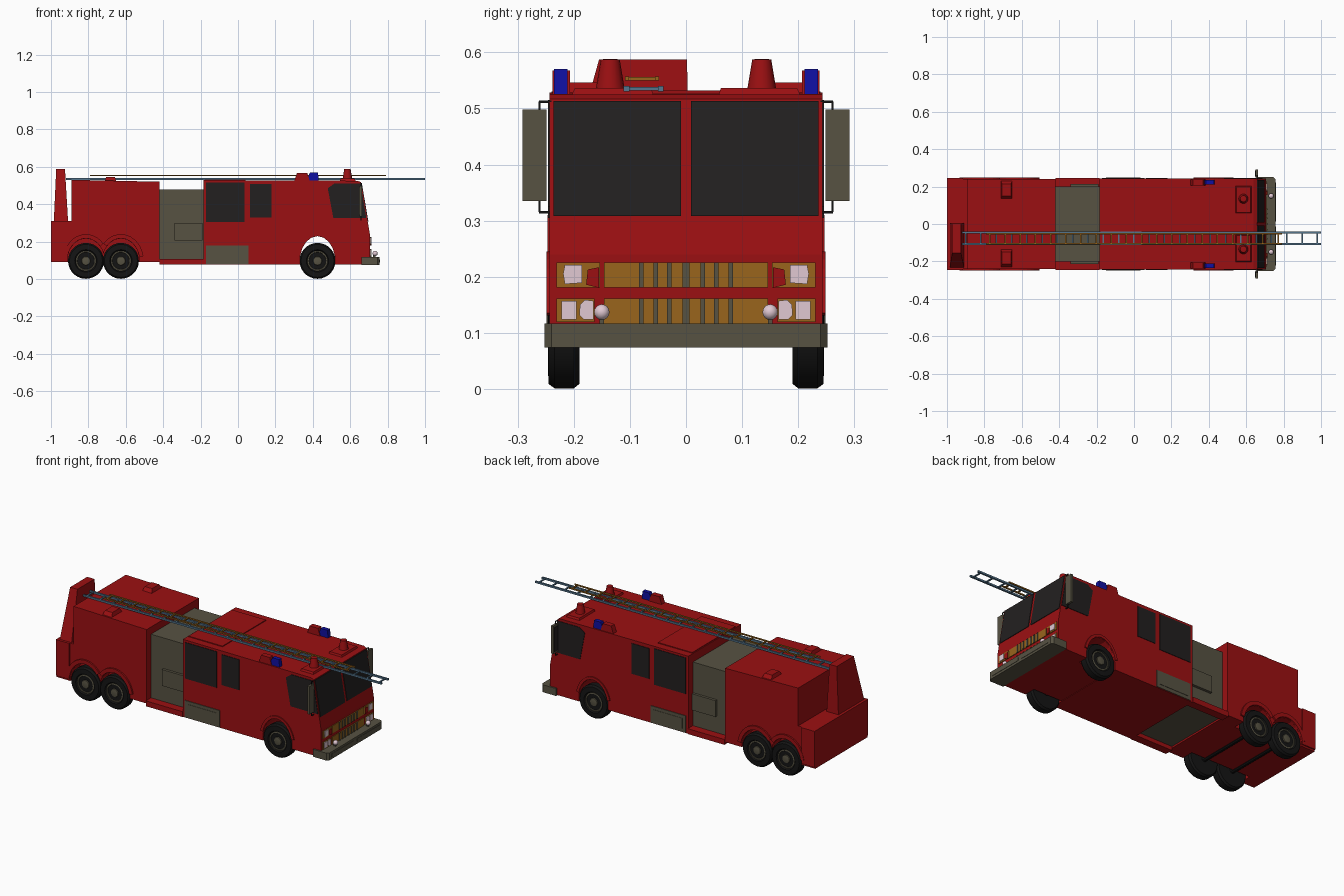
import bpy, bmesh, math

if "Cube" in bpy.data.objects:
    bpy.data.objects.remove(bpy.data.objects["Cube"])

def material(name, rgb):
    m = bpy.data.materials.new(name)
    m.diffuse_color = (*rgb, 1)
    m.use_nodes = True
    m.node_tree.nodes["Principled BSDF"].inputs["Base Color"].default_value = m.diffuse_color
    return m

RED = material("red_paint", (0.33, 0.005, 0.006))
GREY = material("grey_metal", (0.095, 0.085, 0.055))
GLASS = material("dark_glass", (0.016, 0.014, 0.014))
RUBBER = material("rubber", (0.007, 0.007, 0.007))
BLUE = material("blue_lamp", (0.005, 0.005, 0.36))
STEEL = material("ladder_steel", (0.09, 0.18, 0.27))
GOLD = material("gold_trim", (0.32, 0.13, 0.012))
LENS = material("lens", (0.75, 0.58, 0.65))
SIDES = (("left", 1), ("right", -1))

def finish(name, bm, mat):
    bmesh.ops.recalc_face_normals(bm, faces=bm.faces)
    me = bpy.data.meshes.new(name)
    bm.to_mesh(me)
    bm.free()
    ob = bpy.data.objects.new(name, me)
    bpy.context.collection.objects.link(ob)
    me.materials.append(mat)
    return ob

def loft(name, a, b, mat):
    """Solid between two matching outlines of 3D points."""
    bm = bmesh.new()
    va, vb = [bm.verts.new(p) for p in a], [bm.verts.new(p) for p in b]
    bm.faces.new(va)
    bm.faces.new(vb)
    for i in range(len(va)):
        j = (i + 1) % len(va)
        bm.faces.new((va[i], va[j], vb[j], vb[i]))
    return finish(name, bm, mat)

def side_prism(name, xz, y0, y1, mat):
    return loft(name, [(x, y0, z) for x, z in xz], [(x, y1, z) for x, z in xz], mat)

def front_prism(name, yz, x0, x1, mat):
    return loft(name, [(x0, y, z) for y, z in yz], [(x1, y, z) for y, z in yz], mat)

def rect(a0, a1, b0, b1):
    return [(a0, b0), (a1, b0), (a1, b1), (a0, b1)]

def box(name, x, y, z, mat):
    return side_prism(name, rect(*x, *z), y[0], y[1], mat)

def taper(name, low, z0, high, z1, mat):
    return loft(name, [(x, y, z0) for x, y in low], [(x, y, z1) for x, y in high], mat)

def lathe(name, prof, centre, axis, mat, n=28):
    """Revolve (radius, offset) points about the y or z axis."""
    bm = bmesh.new()
    cx, cy, cz = centre
    rings = []
    for r, h in prof:
        ring = []
        for k in range(n):
            t = 2 * math.pi * k / n
            u, v = r * math.cos(t), r * math.sin(t)
            ring.append(bm.verts.new((cx + u, cy + h, cz + v) if axis == 'y' else (cx + u, cy + v, cz + h)))
        rings.append(ring)
    for a, b in zip(rings, rings[1:]):
        for k in range(n):
            bm.faces.new((a[k], a[(k + 1) % n], b[(k + 1) % n], b[k]))
    bm.faces.new(rings[0])
    bm.faces.new(rings[-1])
    ob = finish(name, bm, mat)
    bpy.ops.object.select_all(action='DESELECT')
    ob.select_set(True)
    bpy.context.view_layer.objects.active = ob
    bpy.ops.object.shade_smooth_by_angle(angle=math.radians(35))
    return ob

def ellipse(cx, cz, rx, rz, a0, a1, n):
    ts = [math.radians(a0 + (a1 - a0) * i / n) for i in range(n + 1)]
    return [(cx + rx * math.cos(t), cz + rz * math.sin(t)) for t in ts]

def cut(ob, cutter):
    m = ob.modifiers.new("cut", 'BOOLEAN')
    m.operation, m.solver, m.object = 'DIFFERENCE', 'EXACT', cutter
    bpy.context.view_layer.objects.active = ob
    bpy.ops.object.modifier_apply(modifier=m.name)
    bpy.data.objects.remove(cutter)

WZ, FRONT_X, REAR_X = 0.097, 0.425, (-0.813, -0.626)

# Cab with an open front wheel arch and a floor
cab = side_prism("cab_body", [(-0.185, .077), (.705, .077), (.705, .24), (.693, .31), (.658, .517),
                              (.64, .525), (-0.185, .528)], -0.243, 0.243, RED)
cut(cab, side_prism("arch_cutter", ellipse(FRONT_X, WZ, .095, .132, -90, 250, 17), -0.4, 0.4, RED))
box("cab_floor", (.32, .53), (-.18, .18), (.08, .09), RED)
box("cab_roof_panel", (-.18, .04), (-.2, .2), (.52, .532), RED)

# Rear body and low tail
rear = side_prism("rear_body", [(-1, .09), (-.42, .09), (-.42, .52), (-.89, .53), (-.89, .31), (-1, .31)],
                  -0.24, 0.24, RED)
for x in REAR_X:
    for side, s in SIDES:
        cut(rear, side_prism("arch_cutter", ellipse(x, WZ, .1, .12, -90, 250, 17), s * .17, s * .4, RED))
for side, s in SIDES:
    box(side + "_tail_panel", (-1, -.915), (s * .2, s * .247), (.10, .31), RED)

# Ladder rest tower on the tail
taper("ladder_rest", rect(-.985, -.908, -.235, .005), .30, rect(-.972, -.925, -.155, .002), .587, RED)

# Pump bay between cab and rear body
box("pump_bay", (-.42, -.185), (-.2, .2), (.10, .478), GREY)
for side, s in SIDES:
    box(side + "_pump_sill", (-.42, -.185), (s * .2, s * .247), (.077, .108), RED)
    box(side + "_pump_panel", (-.34, -.19), (s * .19, s * .215), (.205, .3), GREY)
    box(side + "_cab_locker", (-.17, .055), (s * .22, s * .247), (.08, .178), GREY)
    box(side + "_locker_frame", (-.15, .035), (s * .23, s * .249), (.1, .16), GREY)

# Wheels, hubs and arches
for side, s in SIDES:
    for pos, x in (("front", FRONT_X), ("middle", REAR_X[1]), ("rear", REAR_X[0])):
        tyre = [(.054, .19), (.088, .19), (.096, .2), (.096, .234), (.088, .245), (.06, .246), (.054, .238)]
        hub = [(.054, .2), (.054, .24), (.047, .241), (.042, .232), (.026, .232), (.022, .243), (.01, .245)]
        lathe(f"{side}_{pos}_tyre", [(r, s * h) for r, h in tyre], (x, 0, WZ), 'y', RUBBER)
        lathe(f"{side}_{pos}_hub", [(r, s * h) for r, h in hub], (x, 0, WZ), 'y', GREY)
        a0, a1 = {"front": (15, 165), "middle": (10, 140), "rear": (40, 170)}[pos]
        ri = (.095, .132) if pos == "front" else (.1, .12)
        ro = (.112, .148) if pos == "front" else (.122, .143)
        outline = ellipse(x, WZ, *ro, a0, a1, 12) + ellipse(x, WZ, *ri, a1, a0, 12)
        side_prism(f"{side}_{pos}_arch", outline, s * .235, s * .249, RED)
for x in (FRONT_X, *REAR_X):
    lathe("axle", [(.015, -.2), (.015, .2)], (x, 0, WZ), 'y', RUBBER, 10)

# Side windows
for side, s in SIDES:
    windows = {"crew": rect(-.17, .035, .305, .515), "middle": rect(.065, .18, .33, .507),
               "front": [(.51, .325), (.686, .325), (.656, .51), (.515, .51), (.48, .485)]}
    for n, pts in windows.items():
        side_prism(f"{side}_{n}_window", pts, s * .235, s * .246, GLASS)

# Windscreen panes follow the sloping front
for side, s in SIDES:
    side_prism(side + "_windscreen", [(.68, .308), (.697, .308), (.662, .513), (.645, .513)], s * .009, s * .236, GLASS)

# Grille, bars and lamps
for row, z0, z1 in (("upper", .181, .225), ("lower", .117, .161)):
    box(row + "_grille", (.7, .709), (-.146, .146), (z0, z1), GOLD)
    for y in (-.08, -.054, -.03, 0, .03, .054, .08):
        w = .006 if y == 0 else .004
        box(row + "_grille_bar", (.7, .713), (y - w, y + w), (z0, z1), GREY)
for side, s in SIDES:
    def panel(name, yz, x1, mat):
        front_prism(f"{side}_{name}", [(s * y, z) for y, z in yz], .7, x1, mat)
    panel("upper_lamp_panel", rect(.153, .231, .181, .225), .709, GOLD)
    panel("lower_lamp_panel", rect(.163, .231, .119, .161), .709, GOLD)
    panel("headlamp", [(.185, .189), (.216, .187), (.219, .205), (.216, .221), (.185, .221)], .713, LENS)
    panel("indicator", [(.155, .18), (.178, .186), (.175, .213), (.155, .217)], .713, RED)
    panel("inner_lamp", [(.165, .124), (.182, .124), (.19, .132), (.189, .15), (.18, .159), (.165, .157)], .713, LENS)
    panel("outer_lamp", rect(.195, .222, .124, .157), .713, LENS)
    # Round spot lamp standing on the bumper
    ball = [(.014 * math.sin(math.pi * (i + .1) / 8.2), -.014 * math.cos(math.pi * (i + .1) / 8.2)) for i in range(9)]
    lathe(side + "_spot_lamp", ball, (.733, s * .15, .137), 'z', LENS, 14)
    box(side + "_spot_post", (.722, .736), (s * .146, s * .154), (.11, .13), GREY)

# Bumper
taper("bumper", [(.66, -.252), (.745, -.252), (.757, -.24), (.757, .24), (.745, .252), (.66, .252)], .074,
      [(.66, -.252), (.745, -.252), (.757, -.24), (.757, .24), (.745, .252), (.66, .252)], .117, GREY)
for side, s in SIDES:
    box(side + "_bumper_panel", (.75, .759), (s * .014, s * .222), (.087, .105), GREY)

# Mirrors and arms
for side, s in SIDES:
    box(side + "_mirror", (.65, .664), (s * .249, s * .291), (.335, .498), GREY)
    box(side + "_mirror_glass", (.647, .655), (s * .254, s * .286), (.345, .488), GLASS)
    for z, e in ((.512, .495), (.315, .338)):
        box(side + "_mirror_arm", (.655, .659), (s * .24, s * .262), (z - .002, z + .002), RUBBER)
        box(side + "_mirror_bracket", (.655, .659), (s * .259, s * .263), (min(z, e), max(z, e)), RUBBER)

# Roof: blue lamps, beacons and vents
for side, s in SIDES:
    side_prism(side + "_lamp_housing", [(.30, .52), (.385, .52), (.37, .568), (.315, .568)], s * .207, s * .238, RED)
    side_prism(side + "_blue_lamp", [(.365, .522), (.432, .522), (.428, .57), (.385, .57)], s * .211, s * .235, BLUE)
    def flat(x0, x1, y0, y1):
        return rect(x0, x1, s * y0, s * y1)
    taper(side + "_beacon_base", flat(.54, .632, .055, .208), .515, flat(.548, .624, .062, .198), .536, RED)
    lathe(side + "_beacon", [(.026, 0), (.017, .054), (.01, .055)], (.585, s * .135, .533), 'z', RED, 16)
    taper(side + "_roof_vent", flat(-.715, -.648, .13, .238), .515, flat(-.705, -.658, .15, .215), .546, RED)

# Two stacked roof ladders
def ladder(name, x0, x1, ys, z, r, rungs, mat):
    for y in ys:
        box(name + "_rail", (x0, x1), (y - r, y + r), (z - r, z + r), mat)
    for i in range(rungs):
        x = x0 + .02 + (x1 - x0 - .04) * i / (rungs - 1)
        box(name + "_rung", (x - .004, x + .004), ys, (z - .003, z + .003), mat)

ladder("lower_ladder", -.92, 1.0, (-.106, -.045), .535, .005, 24, STEEL)
ladder("upper_ladder", -.79, .79, (-.105, -.052), .553, .0035, 20, GOLD)
